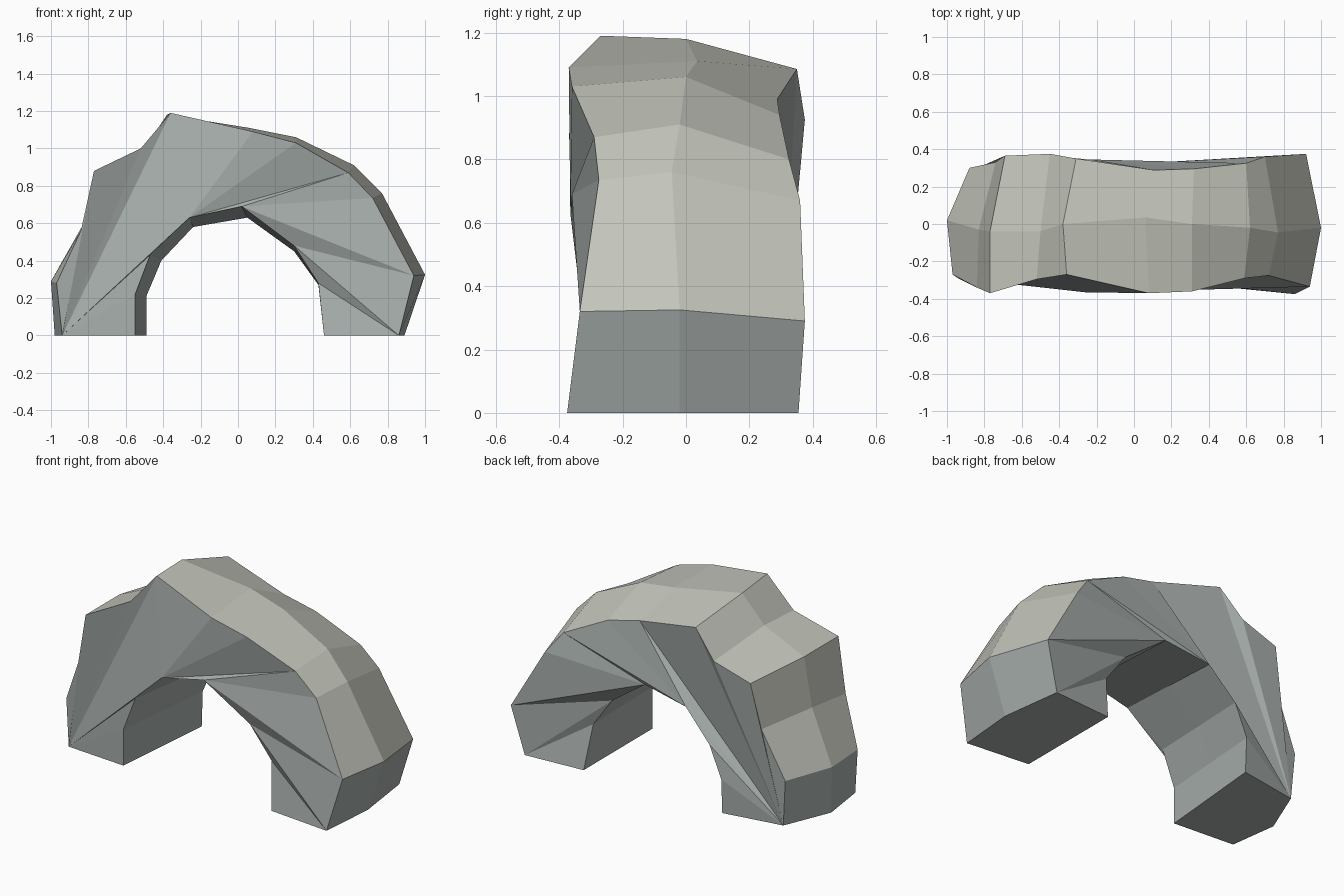
import bpy, bmesh

if "Cube" in bpy.data.objects:
    bpy.data.objects.remove(bpy.data.objects["Cube"])

# Outer shell stations, right foot over the crown to left foot, one rail each
front = [(.86, -.375, 0), (.94, -.335, .32), (.72, -.275, .735), (.59, -.29, .87),
         (.31, -.36, 1.03), (.08, -.37, 1.09), (-.36, -.27, 1.19), (-.52, -.295, 1.0),
         (-.77, -.37, .88), (-.84, -.34, .56), (-.97, -.27, .28), (-.94, -.29, 0)]
ridge = [(.89, -.02, 0), (1, -.02, .325), (.77, -.045, .76), (.62, -.02, .91),
         (.31, 0, 1.06), (.06, .035, 1.11), (-.38, 0, 1.18), (-.5, -.04, 1.0),
         (-.77, -.04, .88), (-.83, -.03, .59), (-1, .02, .29), (-.98, 0, 0)]
back = [(.84, .355, 0), (.92, .375, .29), (.70, .36, .67), (.60, .325, .80),
        (.32, .295, .94), (.11, .288, .99), (-.31, .35, 1.085), (-.45, .375, .925),
        (-.69, .365, .85), (-.74, .33, .57), (-.88, .30, .28), (-.86, .29, 0)]

# Inner opening rails (front and back), the middle rail lies between them
in_front = [(.46, -.335, 0), (.43, -.29, .28), (.30, -.315, .48), (.02, -.36, .69),
            (-.26, -.365, .63), (-.47, -.32, .43), (-.55, -.32, .22), (-.55, -.32, 0)]
in_back = [(.46, .33, 0), (.43, .28, .27), (.30, .285, .45), (.05, .325, .63),
           (-.24, .345, .58), (-.41, .36, .40), (-.49, .36, .21), (-.49, .35, 0)]
in_mid = [tuple((p + q) / 2 for p, q in zip(a, b)) for a, b in zip(in_front, in_back)]

bm = bmesh.new()
F, R, B, IF, IM, IB = [[bm.verts.new(p) for p in rail]
                       for rail in (front, ridge, back, in_front, in_mid, in_back)]


def skin(a, b, warm=False):
    n = len(a) - 1
    for i in range(n):
        face = bm.faces.new((a[i], a[i + 1], b[i + 1], b[i]))
        # The weathered top covers all but the foot bands
        face.material_index = int(warm and 0 < i < n - 1)


# Outer and inner surfaces
skin(F, R, True)
skin(R, B, True)
skin(IB, IM)
skin(IM, IF)


# Side walls: faceted fans between outer and inner rails
def wall(o, n, long_fan):
    def fan(c, pts):
        for p, q in zip(pts, pts[1:]):
            bm.faces.new((c, p, q))
    fan(o[0], n[0:3])
    bm.faces.new((o[0], o[1], n[2]))
    bm.faces.new((o[1], n[2], n[3]))
    fan(n[3], o[1:4])
    bm.faces.new((o[3], n[3], n[4]))
    fan(n[4], o[3:6])
    if long_fan:
        bm.faces.new((o[5], n[4], o[11]))
        fan(o[11], o[5:11])
    else:
        bm.faces.new((o[5], o[6], n[4]))
        bm.faces.new((o[6], n[4], o[11]))
        fan(o[11], o[6:11])
    fan(o[11], n[4:8])


wall(F, IF, False)
wall(B, IB, True)

# Foot undersides
for k in (0, -1):
    bm.faces.new((F[k], R[k], B[k], IB[k], IM[k], IF[k]))

bmesh.ops.recalc_face_normals(bm, faces=bm.faces)
mesh = bpy.data.meshes.new("rock_arch")
bm.to_mesh(mesh)
bm.free()

# Cool grey stone body, warmer grey top
for name, color in (("stone", (.39, .43, .415, 1)), ("weathered_top", (.54, .55, .49, 1))):
    mat = bpy.data.materials.new(name)
    mat.diffuse_color = color
    mat.use_nodes = True
    mat.node_tree.nodes["Principled BSDF"].inputs["Base Color"].default_value = mat.diffuse_color
    mesh.materials.append(mat)

arch = bpy.data.objects.new("rock_arch", mesh)
bpy.context.collection.objects.link(arch)
